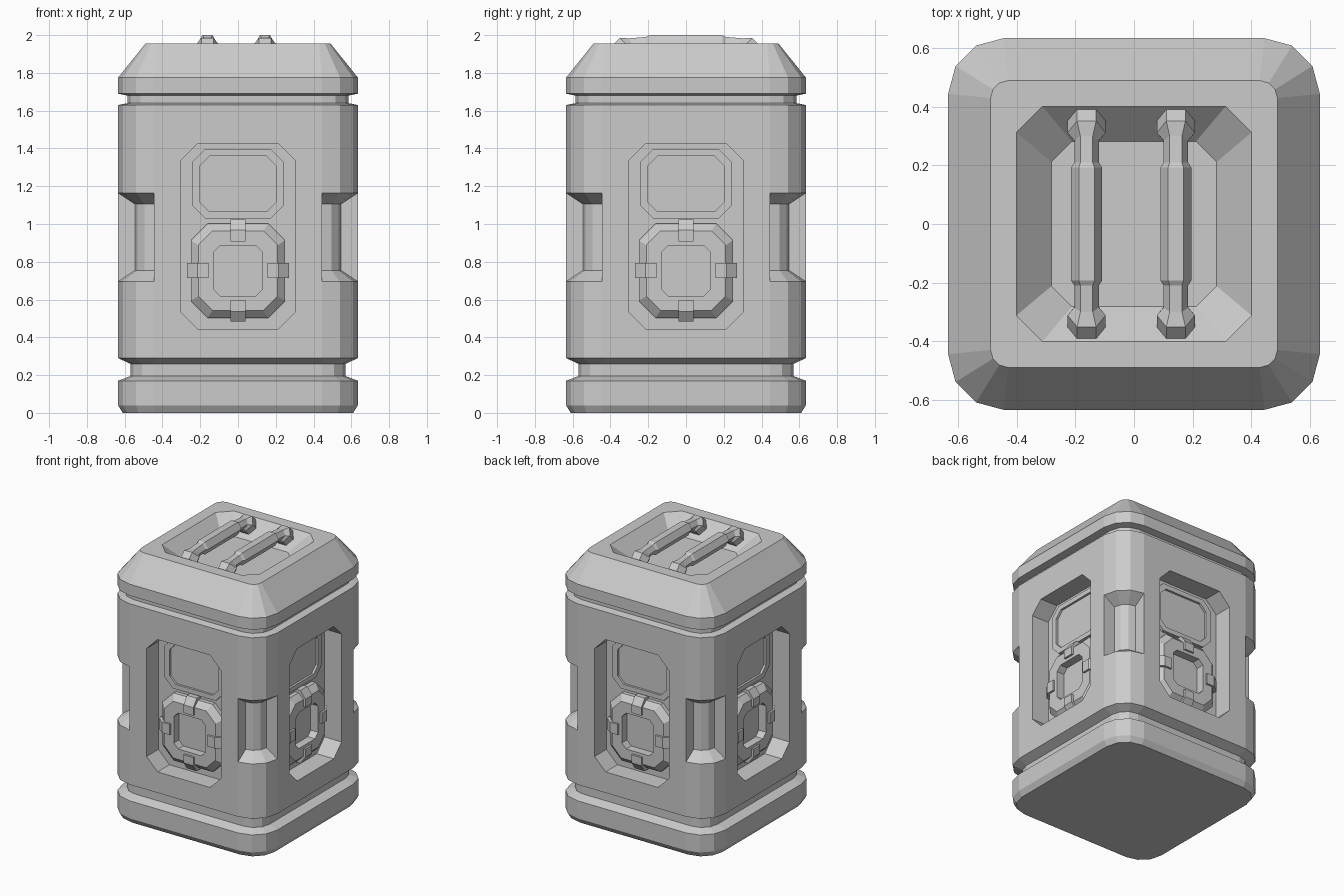
import bpy, bmesh, math
from mathutils import Matrix, Vector

cube = bpy.data.objects.get("Cube")
if cube:
    bpy.data.objects.remove(cube, do_unlink=True)

grey = bpy.data.materials.new("plain_grey")
grey.use_nodes = True
grey.diffuse_color = (0.6, 0.6, 0.6, 1)
grey.node_tree.nodes["Principled BSDF"].inputs["Base Color"].default_value = (0.6, 0.6, 0.6, 1)


def loft(name, rings, matrix=Matrix()):
    """Skin a stack of equal-length rings, cap both ends, merge doubled points."""
    bm = bmesh.new()
    loops = [[bm.verts.new(matrix @ Vector(p)) for p in ring] for ring in rings]
    n = len(loops[0])
    for a, b in zip(loops, loops[1:]):
        for i in range(n):
            j = (i + 1) % n
            bm.faces.new((a[i], a[j], b[j], b[i]))
    bm.faces.new(loops[0][::-1])
    bm.faces.new(loops[-1])
    bmesh.ops.remove_doubles(bm, verts=bm.verts, dist=0.0005)
    bmesh.ops.recalc_face_normals(bm, faces=bm.faces)
    mesh = bpy.data.meshes.new(name)
    bm.to_mesh(mesh)
    bm.free()
    mesh.materials.append(grey)
    obj = bpy.data.objects.new(name, mesh)
    bpy.context.collection.objects.link(obj)
    return obj


def four_corners(corner, z):
    """Turn the points of one corner into a full ring."""
    ring = []
    for k in range(4):
        turn = Matrix.Rotation(k * math.pi / 2, 3, 'Z')
        ring += [turn @ Vector((x, y, z)) for x, y in corner]
    return ring


def rounded(half, z, centre=0.445, notch=0.0):
    """Rounded square; a notch pushes only the corner arc inward."""
    r = half - centre
    arc = [(centre + (r - notch) * math.cos(t), centre + (r - notch) * math.sin(t))
           for t in (math.pi / 6 * i for i in range(4))]
    return four_corners([(half, centre)] + arc + [(centre, half)], z)


def chamfered(half, flat, z):
    return four_corners([(half, flat)] * 3 + [(flat, half)] * 3, z)


# Body: base band, groove, notched middle, groove, sloped lid, top well
W = 0.635
body = loft("body", [
    rounded(0.61, 0), rounded(W, 0.04), rounded(W, 0.17),
    rounded(0.57, 0.195), rounded(0.57, 0.26), rounded(W, 0.29),
    rounded(W, 0.695), rounded(W, 0.755, notch=0.09),
    rounded(W, 1.105, notch=0.09), rounded(W, 1.165),
    rounded(W, 1.63), rounded(0.585, 1.64), rounded(0.585, 1.68), rounded(W, 1.69),
    rounded(W, 1.775), rounded(0.49, 1.955, centre=0.43),
    chamfered(0.402, 0.313, 1.955), chamfered(0.282, 0.212, 1.835),
])


def plate(half, low, high, cut, out):
    """Octagon on a side wall, 'out' being its distance from the centre axis."""
    pts = [(half, low + cut), (half, high - cut), (half - cut, high), (cut - half, high),
           (-half, high - cut), (-half, low + cut), (cut - half, low), (half - cut, low)]
    return [(x, -out, z) for x, z in pts]


FLOOR = 0.495


def clip(name, turn, angle):
    """Small latch bent over the sloped rim of the round hatch."""
    profile = [(0.155, 0.06), (0.155, 0.085), (0.215, 0.085), (0.27, 0.045), (0.27, 0)]
    profile.append((0.155, 0))
    spin = Matrix.Translation((0, 0, 0.753)) @ Matrix.Rotation(angle, 4, 'Y')
    loft(name, [[(s, -FLOOR - h, r) for r, h in profile] for s in (-0.04, 0.04)], turn @ spin)


# Side bays, repeated on all four walls
for k, side in enumerate(("front", "left", "back", "right")):
    turn = Matrix.Rotation(k * math.pi / 2, 4, 'Z')
    cutter = loft(side + "_bay_cutter", [plate(0.305, 0.445, 1.425, 0.09, d) for d in (FLOOR, 0.8)], turn)
    cutter.hide_render = True
    cutter.hide_viewport = True
    cutter.display_type = 'WIRE'
    cut = body.modifiers.new(side + "_bay", 'BOOLEAN')
    cut.operation = 'DIFFERENCE'
    cut.solver = 'EXACT'
    cut.object = cutter

    # Upper window frame with a shallow pane
    loft(side + "_window", [
        plate(0.24, 1.03, 1.395, 0.065, FLOOR - 0.01),
        plate(0.24, 1.03, 1.395, 0.065, FLOOR + 0.02),
        plate(0.2, 1.065, 1.36, 0.05, FLOOR + 0.02),
        plate(0.2, 1.065, 1.36, 0.05, FLOOR + 0.004)], turn)

    # Lower hatch with sloped rim and sunken middle
    loft(side + "_hatch", [
        plate(0.25, 0.503, 1.003, 0.09, FLOOR - 0.01),
        plate(0.25, 0.503, 1.003, 0.09, FLOOR + 0.03),
        plate(0.21, 0.543, 0.963, 0.075, FLOOR + 0.07),
        plate(0.13, 0.62, 0.886, 0.035, FLOOR + 0.07),
        plate(0.13, 0.62, 0.886, 0.035, FLOOR + 0.01)], turn)
    for i, spot in enumerate(("top", "left", "bottom", "right")):
        clip(f"{side}_{spot}_clip", turn, i * math.pi / 2)


def hexagon(x, y, z, radius, tilt):
    """Six-sided section across the handle, leaning by tilt."""
    ring = []
    for i in range(6):
        a = i * math.pi / 3
        up = radius * math.sin(a)
        ring.append((x + radius * math.cos(a), y - up * math.sin(tilt), z + up * math.cos(tilt)))
    return ring


# Handles: bolt-like feet on the well walls, narrow necks, thicker grip
half_handle = [(-0.357, 1.9, 0.065, 45), (-0.312, 1.945, 0.065, 45), (-0.285, 1.95, 0.042, 25),
               (-0.21, 1.954, 0.042, 0), (-0.193, 1.954, 0.053, 0)]
stations = half_handle + [(-y, z, r, -t) for y, z, r, t in reversed(half_handle)]
for name, x in (("right_handle", -0.162), ("left_handle", 0.143)):
    loft(name, [hexagon(x, y, z, r, math.radians(t)) for y, z, r, t in stations])
